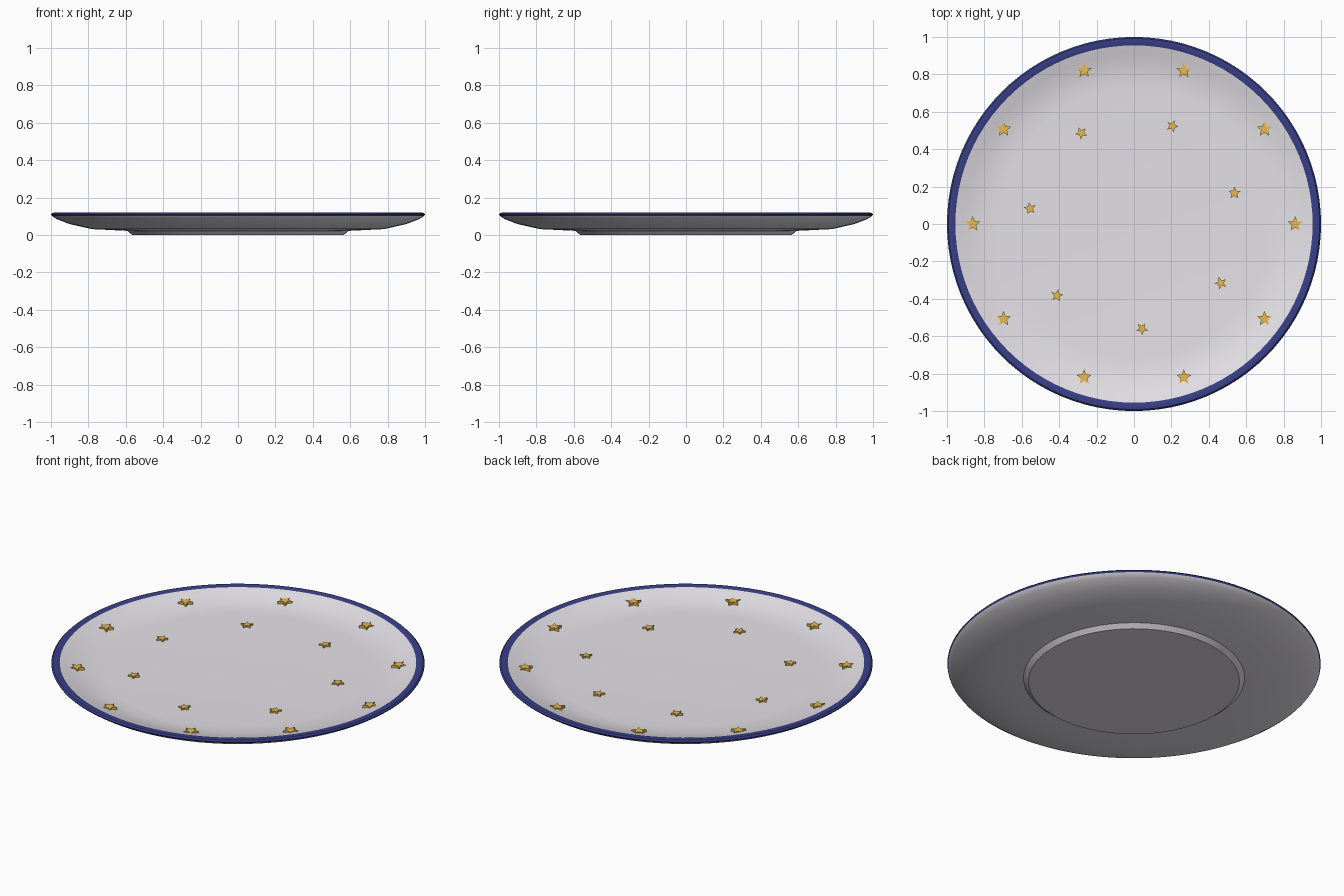
import bpy, bmesh, math

old = bpy.data.objects.get("Cube")
if old:
    bpy.data.objects.remove(old, do_unlink=True)


def material(name, color):
    m = bpy.data.materials.new(name)
    m.use_nodes = True
    m.diffuse_color = (*color, 1)
    m.node_tree.nodes["Principled BSDF"].inputs["Base Color"].default_value = (*color, 1)
    return m


white = material("white glaze", (0.92, 0.89, 0.94))
navy = material("navy rim", (0.04, 0.05, 0.24))
gold = material("gold", (0.95, 0.58, 0.09))


def add_object(name, bm, mats):
    bmesh.ops.recalc_face_normals(bm, faces=bm.faces)
    mesh = bpy.data.meshes.new(name)
    bm.to_mesh(mesh)
    bm.free()
    for m in mats:
        mesh.materials.append(m)
    ob = bpy.data.objects.new(name, mesh)
    bpy.context.collection.objects.link(ob)
    return ob


# Plate: one lathed profile from the foot, round the rim, to the well
SEGMENTS = 96
profile = [(0, 0), (0.565, 0), (0.592, 0.022), (0.78, 0.031), (0.9, 0.058),
           (0.97, 0.085), (0.995, 0.102), (1, 0.11), (0.992, 0.118),
           (0.975, 0.12), (0.955, 0.115), (0.91, 0.1), (0.85, 0.084),
           (0.79, 0.074), (0.72, 0.07), (0, 0.07)]
bm = bmesh.new()
verts = [bm.verts.new((r, 0, z)) for r, z in profile]
edges = [bm.edges.new(pair) for pair in zip(verts, verts[1:])]
bmesh.ops.spin(bm, geom=verts + edges, cent=(0, 0, 0), axis=(0, 0, 1),
               angle=math.tau, steps=SEGMENTS)
bmesh.ops.remove_doubles(bm, verts=bm.verts, dist=0.0005)
# Painted band on the top of the rim
for f in bm.faces:
    c = f.calc_center_median()
    f.material_index = int(c.z > 0.105 and math.hypot(c.x, c.y) > 0.955)
plate = add_object("plate", bm, [white, navy])
bpy.context.view_layer.objects.active = plate
plate.select_set(True)
bpy.ops.object.shade_smooth_by_angle(angle=math.radians(35))


# Stars: flat five-pointed prisms
def star(name, location, radius, turn, height):
    bm = bmesh.new()
    ring = []
    for i in range(10):
        r = radius * (0.45 if i % 2 else 1)
        a = turn + i * math.pi / 5
        ring.append(bm.verts.new((r * math.cos(a), r * math.sin(a), 0)))
    face = bm.faces.new(ring)
    top = bmesh.ops.extrude_face_region(bm, geom=[face])["geom"]
    bmesh.ops.translate(bm, vec=(0, 0, height),
                        verts=[v for v in top if isinstance(v, bmesh.types.BMVert)])
    ob = add_object(name, bm, [gold])
    ob.location = location


def star_ring(name, count, distance, start, z, radius, height, upright):
    for i in range(count):
        a = start + i * math.tau / count
        place = (distance * math.cos(a), distance * math.sin(a), z)
        star(f"{name}_{i + 1}", place, radius, math.pi / 2 if upright else a, height)


star_ring("rim_star", 10, 0.862, 0, 0.082, 0.042, 0.016, True)
star_ring("well_star", 7, 0.562, 0.3, 0.066, 0.034, 0.014, False)
